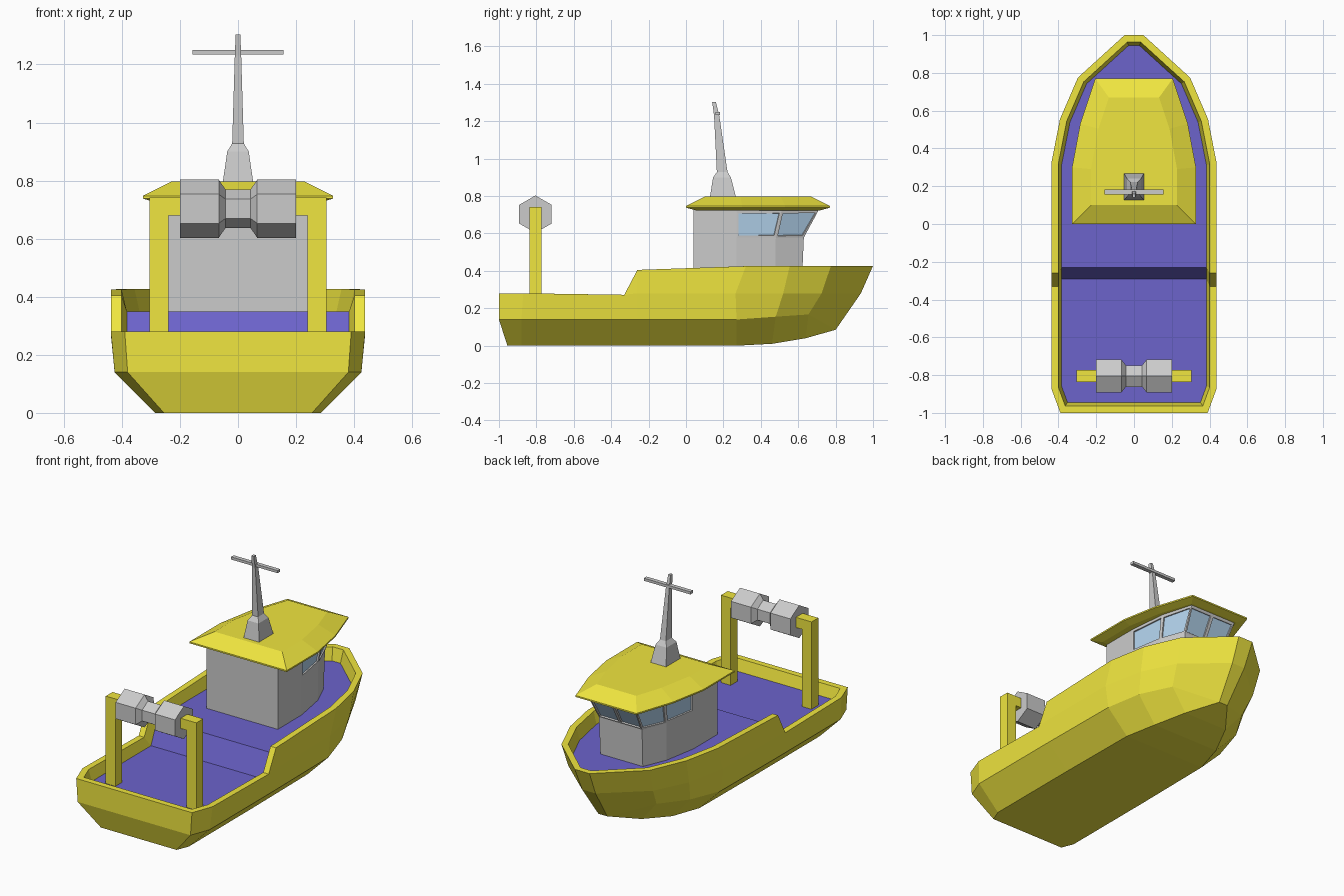
import bpy, bmesh, math
from mathutils import Vector

if "Cube" in bpy.data.objects:
    bpy.data.objects.remove(bpy.data.objects["Cube"])


def material(name, rgb):
    m = bpy.data.materials.new(name)
    m.diffuse_color = (*rgb, 1)
    m.use_nodes = True
    m.node_tree.nodes["Principled BSDF"].inputs["Base Color"].default_value = m.diffuse_color
    return m


YELLOW = material("yellow_paint", (0.87, 0.79, 0.05))
BLUE = material("deck_blue", (0.15, 0.125, 0.6))
GLASS = material("window_glass", (0.45, 0.65, 0.85))
GREY = material("grey_paint", (0.72, 0.72, 0.72))


def finish(bm, name, *mats):
    bmesh.ops.remove_doubles(bm, verts=bm.verts, dist=1e-4)
    me = bpy.data.meshes.new(name)
    bm.to_mesh(me)
    bm.free()
    ob = bpy.data.objects.new(name, me)
    bpy.context.collection.objects.link(ob)
    for m in mats:
        me.materials.append(m)
    return ob


def mirrored(half):
    """Full counter-clockwise loop from a right-hand half running aft to forward."""
    return list(half) + [(-x, y, z) for x, y, z in reversed(half)]


def inset(half, d):
    """Offset a half outline inwards by d, keeping heights."""
    out = []
    loop = mirrored(half)
    for i in range(len(half)):
        a, b, c = (Vector(loop[k % len(loop)][:2]) for k in (i - 1, i, i + 1))
        n1, n2 = [Vector((-e.y, e.x)).normalized() for e in (b - a, c - b)]
        p = b + (n1 + n2) * d / (1 + n1.dot(n2))
        out.append((p.x, p.y, half[i][2]))
    return out


def loft(rings, bottom=True, top=True):
    bm = bmesh.new()
    vs = [[bm.verts.new(p) for p in r] for r in rings]
    n = len(rings[0])
    for a, b in zip(vs, vs[1:]):
        for i in range(n):
            j = (i + 1) % n
            bm.faces.new((a[i], a[j], b[j], b[i]))
    # caps are cross strips between the two halves of the loop
    for ring, use, flip in ((vs[0], bottom, True), (vs[-1], top, False)):
        for i in range(n // 2 - 1 if use else 0):
            q = [ring[i], ring[i + 1], ring[n - 2 - i], ring[n - 1 - i]]
            bm.faces.new(q[::-1] if flip else q)
    return bm


def box_ring(hx, y0, y1, z):
    return mirrored([(hx, y0, z), (hx, y1, z)])


# Hull: keel edge, chine, knuckle and rail, each from stern to bow
keel = [(.255, -.955, 0), (.285, -.88, 0), (.285, -.33, 0), (.285, -.26, 0),
        (.28, .27, 0), (.23, .46, .01), (.15, .64, .04), (.03, .80, .085)]
chine = [(.38, -1, .14), (.425, -.88, .14), (.425, -.33, .14), (.425, -.26, .14),
         (.42, .27, .14), (.365, .48, .155), (.26, .655, .167), (.03, .80, .085)]
rail = [(.39, -1, .28), (.438, -.87, .28), (.438, -.33, .272), (.438, -.26, .405),
        (.438, .32, .425), (.392, .555, .427), (.297, .775, .427), (.05, 1, .427)]
knuckle = rail[:3] + [(.438, -.265, .28), (.436, .265, .28), (.385, .52, .28),
                      (.285, .725, .28), (.045, .935, .28)]
rail_in = inset(rail, .037)

# Deck edge: low aft, a short ramp, then the raised foredeck
deck = [(x, y, .21 if i < 3 else .35) for i, (x, y, z) in enumerate(inset(rail, .055))]
deck[2] = (deck[2][0], -.29, .21)
deck[3] = (deck[3][0], -.23, .35)
hull = [mirrored(r) for r in (keel, chine, knuckle, rail, rail_in, deck)]
finish(loft(hull, top=False), "hull", YELLOW)
finish(loft([mirrored(deck)]  , bottom=False), "deck", BLUE)


# Wheelhouse with raked upper band
def cabin_ring(z, rake):
    return mirrored([(.24, .04, z), (.24, .27, z), (.205 + rake * .15, .48 + rake * .4, z),
                     (.145 + rake * .2, .63 + rake, z), (0, .63 + rake, z)])


bm = loft([cabin_ring(.35, -.01), cabin_ring(.578, 0), cabin_ring(.717, .075),
           cabin_ring(.735, .08)])
bmesh.ops.remove_doubles(bm, verts=bm.verts, dist=1e-4)
bm.normal_update()
panes = [f for f in bm.faces if .6 < f.calc_center_median().z < .7
         and f.calc_center_median().y > .3 and abs(f.normal.z) < .8]
bmesh.ops.inset_individual(bm, faces=panes, thickness=.014, depth=0)
bmesh.ops.inset_individual(bm, faces=panes, thickness=.002, depth=-.008)
for f in panes:
    f.material_index = 1
finish(bm, "wheelhouse", GREY, GLASS)

# Hipped roof with overhanging eaves
eave = [(.328, 0, .74), (.328, .30, .74), (.285, .53, .74), (.205, .77, .74)]


def at(half, z):
    return mirrored([(x, y, z) for x, y, _ in half])


finish(loft([at(inset(eave, .05), .724), at(eave, .738), at(eave, .747),
             at(inset(eave, .1), .797)]), "roof", YELLOW)

# Mast and its crossbar
finish(loft([box_ring(.053, .127, .268, .79), box_ring(.037, .145, .24, .90),
             box_ring(.02, .165, .222, .928), box_ring(.011, .15, .178, 1.23),
             box_ring(.008, .14, .16, 1.303)]), "mast", GREY)
finish(loft([box_ring(.157, .157, .182, 1.234), box_ring(.157, .157, .182, 1.25)]),
       "mast_crossbar", GREY)

# Gantry posts: L-shaped profile with a short inward arm
L = [(.24, .2), (.305, .2), (.305, .742), (.19, .742), (.19, .68), (.24, .68)]
for side, name in ((1, "right_post"), (-1, "left_post")):
    bm = bmesh.new()
    f = bm.faces.new([bm.verts.new((side * x, -.837, z)) for x, z in L])
    g = bmesh.ops.extrude_face_region(bm, geom=[f])
    bmesh.ops.translate(bm, vec=(0, .065, 0),
                        verts=[v for v in g["geom"] if isinstance(v, bmesh.types.BMVert)])
    bmesh.ops.recalc_face_normals(bm, faces=bm.faces)
    finish(bm, name, YELLOW)

# Six-sided net drum lying between the posts
drum = [(-.2, .1), (-.066, .1), (-.043, .066), (.043, .066), (.066, .1), (.2, .1)]
finish(loft([[(x, -.805 + r * math.cos(a), .703 + r * math.sin(a))
              for a in (math.radians(30 + 60 * k) for k in range(6))]
             for x, r in drum]), "net_drum", GREY)
